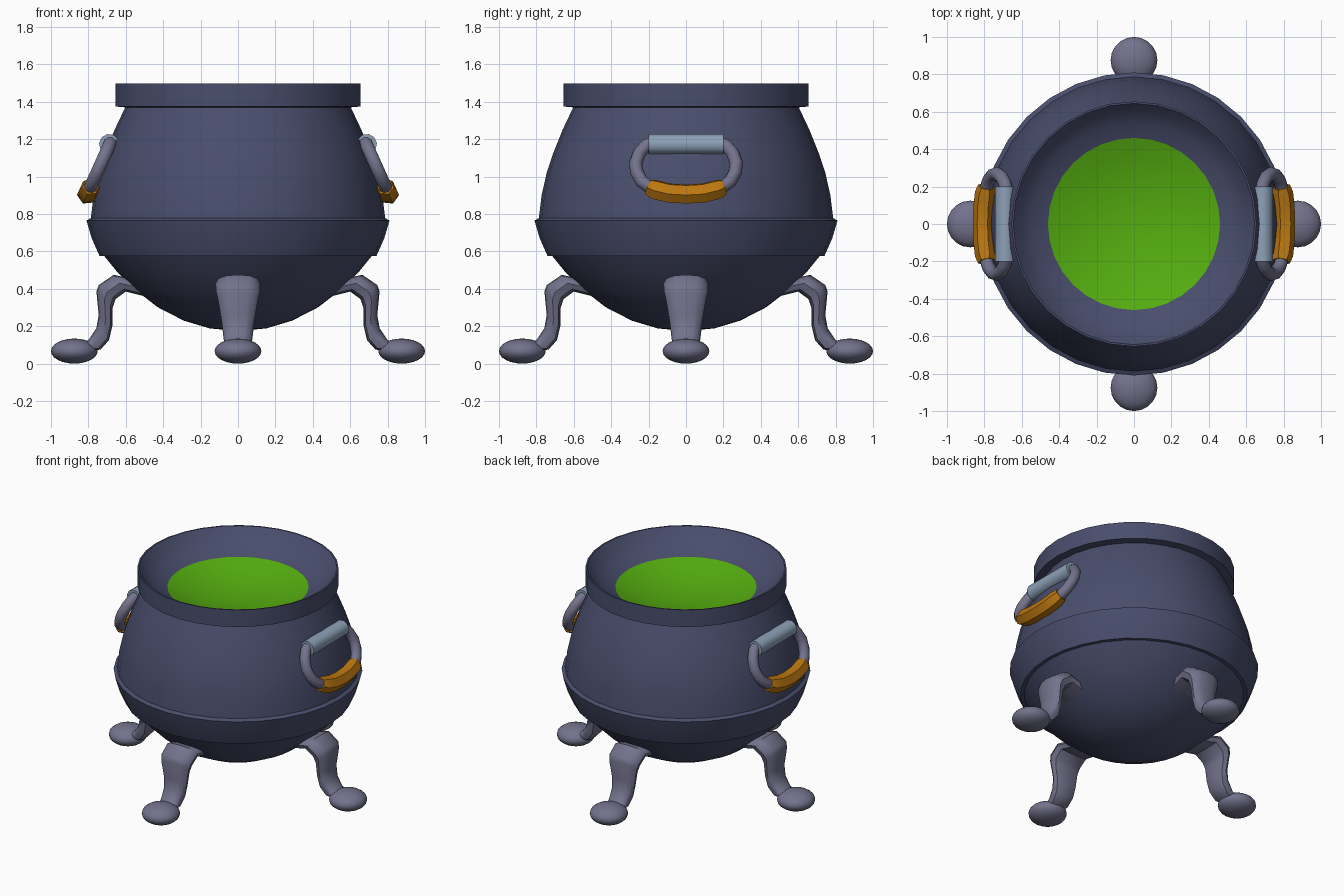
import bpy, bmesh, math
from mathutils import Vector, Matrix

if "Cube" in bpy.data.objects:
    bpy.data.objects.remove(bpy.data.objects["Cube"])


def material(name, rgb):
    m = bpy.data.materials.new(name)
    m.diffuse_color = (*rgb, 1)
    m.use_nodes = True
    m.node_tree.nodes["Principled BSDF"].inputs["Base Color"].default_value = m.diffuse_color
    return m


IRON = material("dark iron", (0.066, 0.075, 0.150))
LEG = material("grey iron", (0.170, 0.168, 0.262))
STEEL = material("pale steel", (0.27, 0.36, 0.48))
GRIP = material("amber grip", (0.50, 0.185, 0.005))
GREEN = material("green brew", (0.09, 0.42, 0.005))


def finish(bm, name, mat, angle=32, recalc=True):
    bmesh.ops.remove_doubles(bm, verts=bm.verts, dist=1e-5)
    if recalc:
        bmesh.ops.recalc_face_normals(bm, faces=bm.faces)
    me = bpy.data.meshes.new(name)
    bm.to_mesh(me)
    bm.free()
    me.materials.append(mat)
    ob = bpy.data.objects.new(name, me)
    bpy.context.collection.objects.link(ob)
    bpy.ops.object.select_all(action='DESELECT')
    ob.select_set(True)
    bpy.context.view_layer.objects.active = ob
    bpy.ops.object.shade_smooth_by_angle(angle=math.radians(angle))
    return ob


def skin(bm, rings, caps=True):
    """Bridge successive closed loops of points with quads."""
    loops = [[bm.verts.new(p) for p in r] for r in rings]
    n = len(loops[0])
    for a, b in zip(loops, loops[1:]):
        for j in range(n):
            k = (j + 1) % n
            bm.faces.new((a[j], a[k], b[k], b[j]))
    if caps:
        bm.faces.new(loops[0])
        bm.faces.new(loops[-1])


def lathe(name, profile, mat, sides=32):
    bm = bmesh.new()
    skin(bm, [[(r * math.cos(2 * math.pi * j / sides), r * math.sin(2 * math.pi * j / sides), z)
               for j in range(sides)] for r, z in profile], caps=False)
    return finish(bm, name, mat, recalc=False)


def sweep(name, path, radii, sides, mat, normal, rot, angle=40):
    """Tube along a flat path whose plane has the given normal."""
    pts = [Vector(p) for p in path]
    rings = []
    for i, p in enumerate(pts):
        t = (pts[min(i + 1, len(pts) - 1)] - pts[max(i - 1, 0)]).normalized()
        b = t.cross(normal).normalized()
        ring = []
        for j in range(sides):
            a = 2 * math.pi * (j + 0.5) / sides
            ring.append(rot @ (p + radii[i] * (math.cos(a) * normal + math.sin(a) * b)))
        rings.append(ring)
    bm = bmesh.new()
    skin(bm, rings)
    return finish(bm, name, mat, angle)


# Pot: round base, flared band, tapering shoulder, rim and sloping mouth
lathe("pot_body", [
    (0, 0.175), (0.15, 0.188), (0.29, 0.23), (0.43, 0.302), (0.55, 0.395), (0.65, 0.495), (0.715, 0.575),
    (0.74, 0.575), (0.782, 0.67), (0.81, 0.765), (0.787, 0.778),
    (0.772, 0.90), (0.745, 1.02), (0.708, 1.13), (0.66, 1.25), (0.603, 1.37),
    (0.655, 1.375), (0.655, 1.497), (0.645, 1.497),
    (0.60, 1.44), (0.54, 1.395), (0.46, 1.36)], IRON)

# Brew: shallow dished surface in the mouth
lathe("brew", [(0.46, 1.36), (0.36, 1.322), (0.24, 1.29), (0.12, 1.272), (0, 1.266)], GREEN)

# Legs: sections given as outer point, inner point, half width
LEG_SECTIONS = [
    (0.50, 0.44, 0.50, 0.36, 0.11), (0.665, 0.475, 0.60, 0.385, 0.12),
    (0.745, 0.42, 0.655, 0.345, 0.117), (0.757, 0.385, 0.67, 0.30, 0.107),
    (0.745, 0.26, 0.672, 0.20, 0.088), (0.757, 0.19, 0.69, 0.125, 0.08),
    (0.80, 0.125, 0.735, 0.075, 0.072), (0.86, 0.10, 0.86, 0.06, 0.06)]
for i, side in enumerate(("right", "back", "left", "front")):
    rot = Matrix.Rotation(i * math.pi / 2, 4, 'Z')
    rings = []
    for ox, oz, ix, iz, w in LEG_SECTIONS:
        o, n = Vector((ox, 0, oz)), Vector((ix, 0, iz))
        mid, half = (o + n) / 2, (o - n) / 2
        ring = []
        for j in range(12):
            c, s = math.cos(j * math.pi / 6), math.sin(j * math.pi / 6)
            e = 0.8 if c > 0 else 0.5          # inner side is flatter
            k = math.copysign(abs(c) ** e, c)
            ring.append(rot @ (mid + half * k + Vector((0, w * s, 0))))
        rings.append(ring)
    bm = bmesh.new()
    skin(bm, rings)
    finish(bm, side + "_leg", LEG, 45)

    # Foot: flattened ball
    bm = bmesh.new()
    bmesh.ops.create_uvsphere(bm, u_segments=20, v_segments=12, radius=1,
                              matrix=rot @ Matrix.Translation((0.875, 0, 0.067))
                              @ Matrix.Diagonal((0.125, 0.125, 0.067, 1)))
    finish(bm, side + "_foot", LEG, 60)

# Handles: tilted loop hanging from a bar, with a faceted grip
TILT = 0.45
NORMAL = Vector((1, 0, TILT)).normalized()


def tilted(pts):
    return [(0.685 + (1.175 - z) * TILT, y, z) for y, z in pts]


def both(half):
    return half + [(-y, z) for y, z in reversed(half) if y > 0]


loop = both([(0.17, 1.185), (0.215, 1.165), (0.25, 1.125), (0.27, 1.07), (0.262, 1.02),
             (0.235, 0.973), (0.19, 0.94), (0.10, 0.918), (0, 0.91)])
grip = both([(0.20, 0.945), (0.165, 0.93), (0.09, 0.912), (0, 0.907)])
for side, turn in (("right", 0), ("left", math.pi)):
    rot = Matrix.Rotation(turn, 4, 'Z')
    sweep(side + "_handle_loop", tilted(loop), [0.036] * len(loop), 10, LEG, NORMAL, rot)
    sweep(side + "_handle_grip", tilted(grip), [0.046] + [0.056] * (len(grip) - 2) + [0.046],
          6, GRIP, NORMAL, rot, 30)
    sweep(side + "_handle_bar", [(0.688, -0.2, 1.173), (0.688, 0.2, 1.173)], [0.055] * 2,
          10, STEEL, NORMAL, rot)
